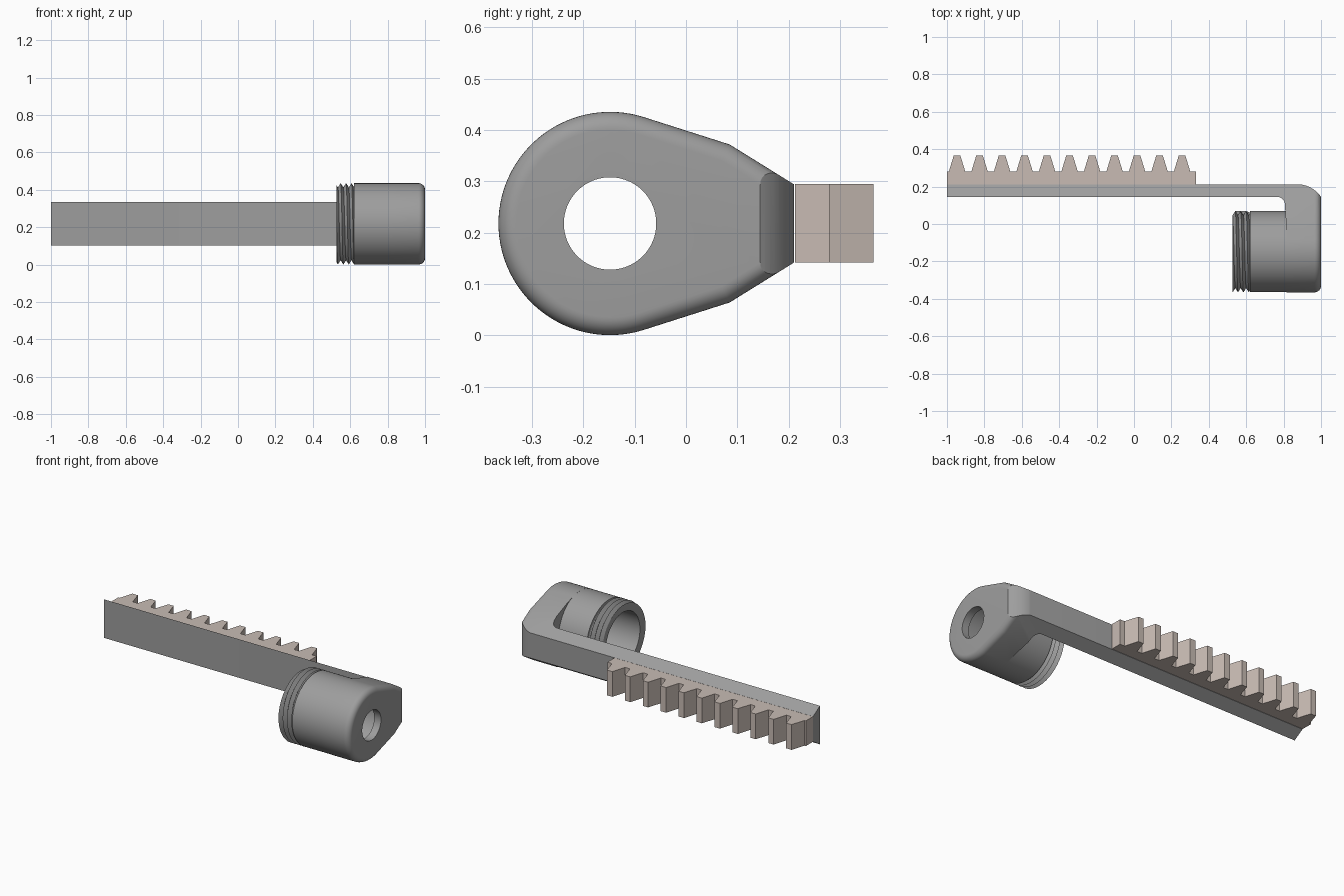
import bpy, bmesh, math
from math import sin, cos, pi, radians

if "Cube" in bpy.data.objects:
    bpy.data.objects.remove(bpy.data.objects["Cube"])

YC, ZC, R = -0.148, 0.218, 0.2175      # barrel axis and outer radius


def material(name, rgb):
    m = bpy.data.materials.new(name)
    m.diffuse_color = (*rgb, 1)
    m.use_nodes = True
    m.node_tree.nodes["Principled BSDF"].inputs["Base Color"].default_value = m.diffuse_color
    return m


GREY = material("grey metal", (0.34, 0.34, 0.34))
TAN = material("warm tan", (0.58, 0.50, 0.455))


def make(name, bm, mat):
    bmesh.ops.remove_doubles(bm, verts=bm.verts, dist=1e-5)
    bmesh.ops.recalc_face_normals(bm, faces=bm.faces)
    me = bpy.data.meshes.new(name)
    bm.to_mesh(me)
    bm.free()
    me.materials.append(mat)
    ob = bpy.data.objects.new(name, me)
    bpy.context.collection.objects.link(ob)
    return ob


def loft(name, rings, mat, closed=False):
    """Skin a list of equal-length point rings; cap the ends or join them."""
    bm = bmesh.new()
    vs = [[bm.verts.new(p) for p in ring] for ring in rings]
    n = len(rings[0])
    for a, b in zip(vs, vs[1:] + (vs[:1] if closed else [])):
        for i in range(n):
            bm.faces.new((a[i], a[(i + 1) % n], b[(i + 1) % n], b[i]))
    if not closed:
        bm.faces.new(vs[0])
        bm.faces.new(vs[-1])
    return make(name, bm, mat)


def prism(name, pts, z0, z1, mat):
    return loft(name, [[(x, y, z) for x, y in pts] for z in (z0, z1)], mat)


def rod(name, x0, x1, r, n=96):
    return loft(name, [[(x, YC + r * cos(2 * pi * i / n), ZC + r * sin(2 * pi * i / n))
                        for i in range(n)] for x in (x0, x1)], GREY)


def select(ob):
    bpy.ops.object.select_all(action='DESELECT')
    ob.select_set(True)
    bpy.context.view_layer.objects.active = ob


def boolean(ob, tool, op):
    select(ob)
    m = ob.modifiers.new("bool", 'BOOLEAN')
    m.object, m.operation, m.solver = tool, op, 'EXACT'
    bpy.ops.object.modifier_apply(modifier=m.name)
    bpy.data.objects.remove(tool)


def smooth(ob):
    select(ob)
    bpy.ops.object.shade_smooth_by_angle(angle=radians(25))


# Teardrop section (y, z), inset to round the outer rim
def teardrop(inset):
    px, pz, qx, qz = 0.233, 0.154, 0.358, 0.0765
    r = R - inset
    a = math.atan2(pz, px) + math.acos(R / math.hypot(px, pz))
    n1 = (cos(a), sin(a))
    ln = math.hypot(qx - px, pz - qz)
    n2 = ((pz - qz) / ln, (qx - px) / ln)
    d2 = n2[0] * px + n2[1] * pz - inset
    det = n1[0] * n2[1] - n1[1] * n2[0]
    shoulder = ((r * n2[1] - d2 * n1[1]) / det, (n1[0] * d2 - n2[0] * r) / det)
    tip = (qx, (d2 - n2[0] * qx) / n2[1])
    pts = [tip, shoulder]
    steps = 64
    for i in range(steps + 1):
        t = a + (2 * pi - 2 * a) * i / steps
        pts.append((r * cos(t), r * sin(t)))
    pts += [(shoulder[0], -shoulder[1]), (tip[0], -tip[1])]
    return [(YC + y, ZC + z) for y, z in pts]


# Arm and bar: teardrop extrusion trimmed by an L-shaped plan
B = 0.035
rings = [[(-1, y, z) for y, z in teardrop(0)]]
for k in range(9):
    t = pi / 2 * k / 8
    rings.append([(1 - B + B * sin(t), y, z) for y, z in teardrop(B * (1 - cos(t)))])
body = loft("arm_and_bar", rings, GREY)

plan = [(-1.1, 0.145), (0.765, 0.145)]
plan += [(0.765 + 0.042 * sin(t), 0.103 + 0.042 * cos(t))
         for t in [pi / 2 * k / 8 for k in range(1, 9)]]
plan += [(0.815, -0.03), (0.815, -0.5), (1.1, -0.5), (1.1, 0.02)]
plan += [(1.0005, 0.02)]
plan += [(0.87 + 0.158 * sin(t), 0.055 + 0.158 * cos(t))
         for t in [radians(56) * (1 - k / 12) for k in range(13)]]
plan += [(-1.1, 0.213)]
boolean(body, prism("plan_tool", plan, -0.2, 0.7, GREY), 'INTERSECT')

# Hollow barrel joined to the arm
boolean(body, rod("barrel_tool", 0.62, 0.85, R - 0.0006), 'UNION')
boolean(body, rod("bore_tool", 0.5, 0.955, 0.163), 'DIFFERENCE')
boolean(body, rod("hole_tool", 0.9, 1.1, 0.09), 'DIFFERENCE')
smooth(body)

# Helical thread on the open end of the barrel
X0, X1, PITCH, N = 0.527, 0.622, 0.029, 96
turns = []
for i in range(N):
    u = i / N
    c, s = cos(2 * pi * u), sin(2 * pi * u)
    section = [(X0, 0.163)]
    for k in range(-3, 9):
        x = min(max(X0 + PITCH * (k / 2 + u), X0), X1)
        phase = ((x - X0) / PITCH - u) % 1
        section.append((x, 0.195 + 0.0225 * (1 - abs(2 * phase - 1))))
    section.append((X1, 0.163))
    turns.append([(x, YC + r * c, ZC + r * s) for x, r in section])
thread = loft("barrel_thread", turns, GREY, closed=True)
smooth(thread)

# Toothed rack on the back of the bar
rack = [(-1, 0.212), (-1, 0.28)]
for i in range(11):
    c = -0.946 + 0.1203 * i
    rack += [(c - 0.044, 0.28), (c - 0.018, 0.365), (c + 0.018, 0.365), (c + 0.044, 0.28)]
rack += [(0.332, 0.28), (0.332, 0.212)]
prism("toothed_rack", rack, 0.142, 0.295, TAN)
